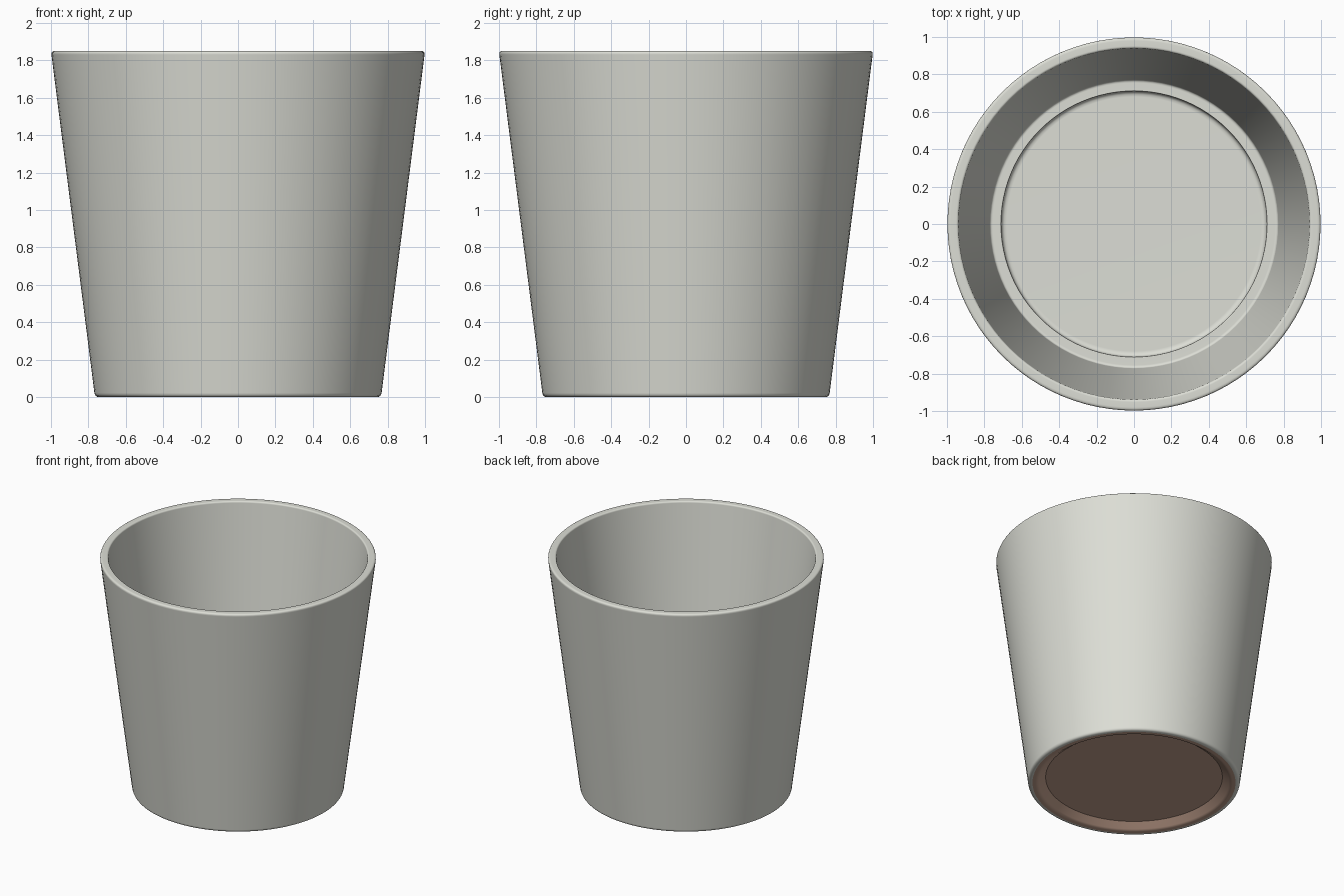
import bpy, bmesh, math
from mathutils import Vector

SEGMENTS = 96

cube = bpy.data.objects.get("Cube")
if cube:
    bpy.data.objects.remove(cube, do_unlink=True)


def make_material(name, color):
    mat = bpy.data.materials.new(name)
    mat.use_nodes = True
    mat.diffuse_color = color
    mat.node_tree.nodes["Principled BSDF"].inputs["Base Color"].default_value = color
    return mat


def rounded(corners, steps=4):
    """Turn (radius, height, fillet) corners into a profile with rounded corners."""
    points = []
    for i, (r, z, fillet) in enumerate(corners):
        corner = Vector((r, 0, z))
        if fillet == 0:
            points.append(corner)
            continue
        before, after = (Vector((c[0], 0, c[1])) for c in (corners[i - 1], corners[i + 1]))
        start = corner + (before - corner).normalized() * fillet
        end = corner + (after - corner).normalized() * fillet
        for s in range(steps + 1):
            t = s / steps
            points.append(start.lerp(corner, t).lerp(corner.lerp(end, t), t))
    return points


# Pot wall from the recessed underside, up the outside, over the rim and down inside
profile = rounded([
    (0, 0.045, 0),
    (0.64, 0.045, 0),
    (0.70, 0, 0.015),
    (0.735, 0, 0),
    (0.765, 0, 0.022),
    (1.0, 1.85, 0.02),
    (0.94, 1.85, 0.012),
    (0.77, 0.54, 0.015),
    (0.71, 0.54, 0.006),
    (0.71, 0.10, 0.03),
    (0, 0.10, 0),
])

bm = bmesh.new()
verts = [bm.verts.new(p) for p in profile]
edges = [bm.edges.new(pair) for pair in zip(verts, verts[1:])]
bmesh.ops.spin(bm, geom=verts + edges, cent=(0, 0, 0), axis=(0, 0, 1),
               angle=math.tau, steps=SEGMENTS, use_duplicate=False)
bmesh.ops.remove_doubles(bm, verts=bm.verts, dist=0.0005)
bmesh.ops.recalc_face_normals(bm, faces=bm.faces)

# Bare clay on the recessed underside
for face in bm.faces:
    center = face.calc_center_median()
    if center.z < 0.05 and center.xy.length < 0.735:
        face.material_index = 1

mesh = bpy.data.meshes.new("plant_pot")
bm.to_mesh(mesh)
bm.free()
mesh.materials.append(make_material("pale_grey_glaze", (0.72, 0.73, 0.67, 1)))
mesh.materials.append(make_material("bare_clay", (0.54, 0.35, 0.265, 1)))

pot = bpy.data.objects.new("plant_pot", mesh)
bpy.context.collection.objects.link(pot)
bpy.context.view_layer.objects.active = pot
pot.select_set(True)
bpy.ops.object.shade_smooth_by_angle(angle=math.radians(35))

# Keep the large flat faces evenly shaded beside the rounded corners
weighted = pot.modifiers.new("even_shading", 'WEIGHTED_NORMAL')
weighted.keep_sharp = True
